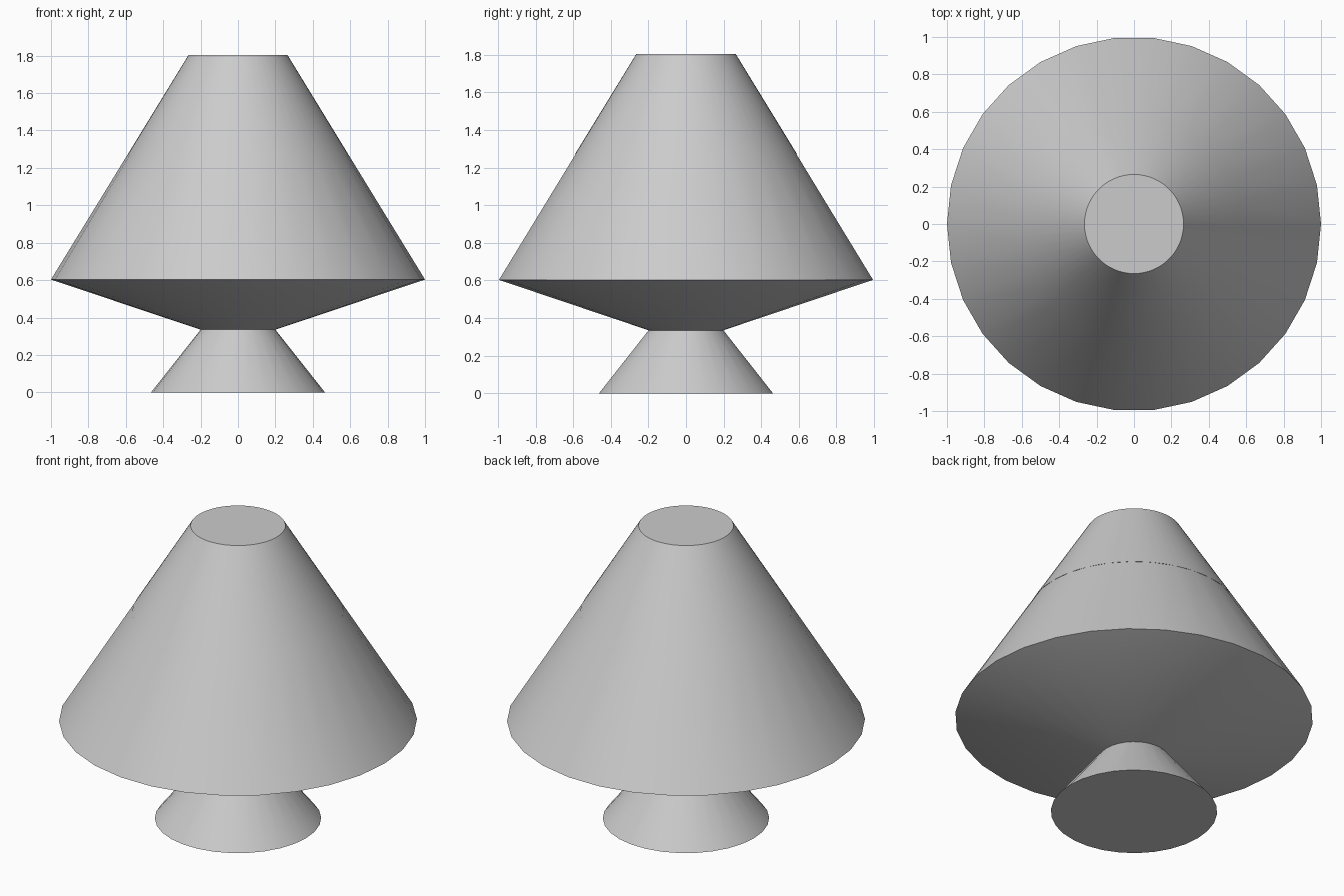
import bpy, bmesh, math

default = bpy.data.objects.get("Cube")
if default:
    bpy.data.objects.remove(default, do_unlink=True)

# One plain grey for the whole lamp
grey = bpy.data.materials.new("light_grey")
grey.use_nodes = True
colour = (0.6, 0.6, 0.6, 1)
grey.diffuse_color = colour
grey.node_tree.nodes["Principled BSDF"].inputs["Base Color"].default_value = colour


def lathe(name, profile, sides, cap_bottom=False, cap_top=False):
    """Spin (radius, height) points, listed upwards, into a faceted solid."""
    bm = bmesh.new()
    rings = [[bm.verts.new((r * math.cos(math.tau * i / sides),
                            r * math.sin(math.tau * i / sides), z))
              for i in range(sides)] for r, z in profile]
    for low, high in zip(rings, rings[1:]):
        for i in range(sides):
            j = (i + 1) % sides
            bm.faces.new((low[i], low[j], high[j], high[i]))
    if cap_bottom:
        bm.faces.new(rings[0][::-1])
    if cap_top:
        bm.faces.new(rings[-1])
    mesh = bpy.data.meshes.new(name)
    bm.to_mesh(mesh)
    bm.free()
    mesh.materials.append(grey)
    obj = bpy.data.objects.new(name, mesh)
    bpy.context.collection.objects.link(obj)
    bpy.ops.object.select_all(action='DESELECT')
    obj.select_set(True)
    bpy.context.view_layer.objects.active = obj
    bpy.ops.object.shade_smooth_by_angle(angle=math.radians(30))
    return obj


# Flared foot
lathe("base", [(0.465, 0), (0.2, 0.335)], 30, cap_bottom=True)
# Shallow underside and wide lower part of the shade
lathe("lower_shade", [(0.2, 0.335), (1.0, 0.603), (0.59, 1.272)], 30, cap_bottom=True)
# Rounder upper part of the shade with a flat top
lathe("upper_shade", [(0.59, 1.272), (0.265, 1.803)], 60, cap_bottom=True, cap_top=True)
